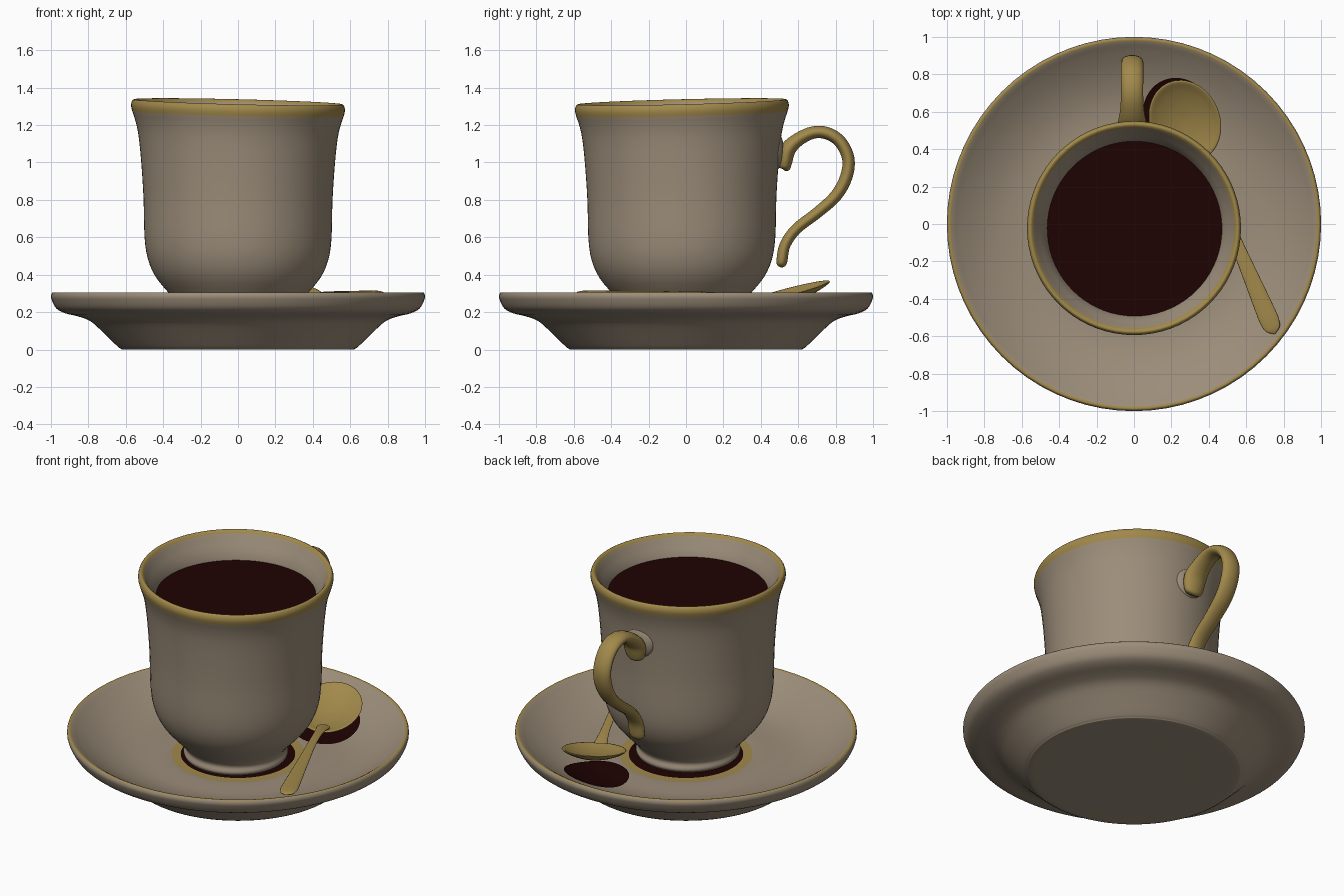
import bpy, bmesh, math
from mathutils import Vector

cube = bpy.data.objects.get("Cube")
if cube:
    bpy.data.objects.remove(cube, do_unlink=True)


def material(name, rgb):
    m = bpy.data.materials.new(name)
    m.use_nodes = True
    m.diffuse_color = (*rgb, 1)
    bsdf = m.node_tree.nodes["Principled BSDF"]
    bsdf.inputs["Base Color"].default_value = (*rgb, 1)
    bsdf.inputs["Roughness"].default_value = 0.5
    return m


CREAM = material("cream_china", (0.33, 0.266, 0.193))
GOLD = material("gold", (0.36, 0.25, 0.07))
COFFEE = material("dark_coffee", (0.013, 0.0005, 0.0006))


def smooth_path(points, steps):
    """Catmull-Rom curve through points of any dimension."""
    pts = [Vector(p) for p in points]
    pts = [2 * pts[0] - pts[1]] + pts + [2 * pts[-1] - pts[-2]]
    out = []
    for a, b, c, d in zip(pts, pts[1:], pts[2:], pts[3:]):
        for i in range(steps):
            t = i / steps
            out.append(0.5 * (2 * b + (c - a) * t + (2 * a - 5 * b + 4 * c - d) * t**2
                              + (3 * b - a - 3 * c + d) * t**3))
    return out + [pts[-2]]


def add_object(name, bm, mats):
    mesh = bpy.data.meshes.new(name)
    bm.to_mesh(mesh)
    bm.free()
    for m in mats:
        mesh.materials.append(m)
    ob = bpy.data.objects.new(name, mesh)
    bpy.context.collection.objects.link(ob)
    return ob


def finish(ob):
    bpy.ops.object.select_all(action='DESELECT')
    ob.select_set(True)
    bpy.context.view_layer.objects.active = ob
    bpy.ops.object.shade_smooth_by_angle(angle=math.radians(50))
    return ob


def lathe(name, profile, mats, rule=None, steps=3, sides=72):
    """Spin a radius/height profile; rule(radius, height, normal) picks the colour."""
    bm = bmesh.new()
    verts = [bm.verts.new((max(p[0], 0), 0, p[1])) for p in smooth_path(profile, steps)]
    edges = [bm.edges.new(pair) for pair in zip(verts, verts[1:])]
    bmesh.ops.spin(bm, geom=verts + edges, cent=(0, 0, 0), axis=(0, 0, 1),
                   angle=math.tau, steps=sides, use_duplicate=False)
    bmesh.ops.remove_doubles(bm, verts=bm.verts, dist=1e-5)
    bmesh.ops.recalc_face_normals(bm, faces=bm.faces)
    if rule:
        for f in bm.faces:
            c = f.calc_center_median()
            f.material_index = rule(math.hypot(c.x, c.y), c.z, f.normal)
    return finish(add_object(name, bm, mats))


def tube(name, points, mat, scale):
    """Rounded bar through (x, y, z, radius) points, flattened by scale."""
    path = smooth_path(points, 4)
    curve = bpy.data.curves.new(name, 'CURVE')
    curve.dimensions = '3D'
    curve.bevel_depth = 1
    curve.bevel_resolution = 5
    curve.use_fill_caps = True
    spline = curve.splines.new('POLY')
    spline.points.add(len(path) - 1)
    for sp, p in zip(spline.points, path):
        sp.co = (*p[:3], 1)
        sp.radius = max(p[3], 0.002)
    curve.materials.append(mat)
    ob = bpy.data.objects.new(name, curve)
    bpy.context.collection.objects.link(ob)
    bpy.ops.object.select_all(action='DESELECT')
    ob.select_set(True)
    bpy.context.view_layer.objects.active = ob
    bpy.ops.object.convert(target='MESH')
    ob = finish(bpy.context.object)
    ob.scale = scale
    return ob


def dish(r):
    """Height of the saucer's upper surface."""
    return 0.146 + 0.87 * max(r - 0.55, 0) ** 2


# Saucer with thin gold edge, gold ring and coffee in the well
def saucer_colour(r, z, n):
    if z > 0.13 and n.z > 0.2:
        if r < 0.335:
            return 2
        if r < 0.39 or (0.974 < r < 0.992 and n.z > 0.6):
            return 1
    return 0


slope = [(r / 100, dish(r / 100)) for r in (93, 86, 79, 72, 65, 58, 50, 42)]
lathe("saucer", [(0, 0), (0.3, 0), (0.59, 0), (0.625, 0.004), (0.65, 0.022), (0.72, 0.09),
                 (0.79, 0.152), (0.86, 0.178), (0.925, 0.194), (0.972, 0.22), (0.996, 0.265),
                 (1, 0.288), (0.99, 0.306), (0.968, 0.298)] + slope
      + [(0.39, 0.144), (0.335, 0.143), (0.2, 0.143), (0, 0.143)],
      [CREAM, GOLD, COFFEE], saucer_colour)


# Cup with gold lip
def cup_colour(r, z, n):
    return 1 if z > 1.255 and r > 0.535 else 0


cup = lathe("cup", [(0, 0.155), (0.27, 0.152), (0.298, 0.155), (0.306, 0.175), (0.294, 0.205),
                    (0.32, 0.247), (0.37, 0.3), (0.44, 0.385), (0.482, 0.48), (0.5, 0.6),
                    (0.505, 0.8), (0.518, 1), (0.533, 1.14), (0.55, 1.215), (0.565, 1.26),
                    (0.572, 1.295), (0.562, 1.322), (0.543, 1.318), (0.515, 1.275),
                    (0.472, 1.2), (0.456, 1.1), (0.45, 0.8), (0.425, 0.5), (0.28, 0.3),
                    (0, 0.28)], [CREAM, GOLD], cup_colour)
# The lip is slightly higher at the back right
for v in cup.data.vertices:
    v.co.z += (v.co.y - v.co.x) * 0.024 * v.co.z / 1.3

# Coffee surface
coffee = lathe("coffee", [(0, 1.185), (0.3, 1.185), (0.475, 1.185)], [COFFEE], steps=1)
for ob in (cup, coffee):
    ob.location = (0, -0.022, 0)

# Shallow swelling where the handle joins the cup
bm = bmesh.new()
bmesh.ops.create_uvsphere(bm, u_segments=24, v_segments=16, radius=1)
joint = finish(add_object("handle_joint", bm, [CREAM]))
joint.location = (-0.01, 0.48, 1.06)
joint.scale = (0.1, 0.045, 0.1)

# Cup handle, a flattened scroll
loop = [(0.527, 0.957, 0.004), (0.53, 0.968, 0.028), (0.53, 1, 0.038), (0.546, 1.07, 0.043),
        (0.602, 1.124, 0.037), (0.68, 1.16, 0.034), (0.755, 1.156, 0.034), (0.825, 1.11, 0.034),
        (0.868, 1.02, 0.034), (0.856, 0.92, 0.034), (0.8, 0.82, 0.033), (0.7, 0.73, 0.031),
        (0.59, 0.645, 0.03), (0.53, 0.56, 0.03), (0.513, 0.475, 0.03), (0.512, 0.448, 0.021),
        (0.512, 0.438, 0.003)]
handle = tube("cup_handle", [(0, y, z, r) for y, z, r in loop], GOLD, (1.75, 1, 1))
handle.location.x = -0.01

# Spoon: dished bowl tipped up at its far end, and flat stem
TURN = math.atan2(-0.92, 0.39)
bowl = lathe("spoon_bowl", [(0, -0.05), (0.4, -0.044), (0.8, -0.02), (1, 0), (0.97, 0.007),
                            (0.75, -0.012), (0.4, -0.03), (0, -0.038)], [GOLD], sides=48)
bowl.scale = (0.23, 0.185, 1)
bowl.rotation_euler = (0, 0.26, TURN)
bowl.location = (0.272, 0.55, 0.303)

stem = tube("spoon_stem", [(0.19, 0, -0.16, 0.04), (0.3, 0, -0.07, 0.028), (0.5, 0, 0, 0.026),
                           (0.8, 0, 0, 0.037), (1.1, 0, 0, 0.051), (1.17, 0, 0, 0.05),
                           (1.21, 0, 0, 0.038), (1.235, 0, 0, 0.003)], GOLD, (1, 1, 0.25))
stem.rotation_euler = (0, 0, TURN)
stem.location = (0.272, 0.55, 0.303)

# Coffee stain lying on the saucer under the spoon
bm = bmesh.new()
rings = []
for k in range(9):
    ring = []
    for i in range(48):
        a = math.tau * i / 48
        u, v = 0.215 * k / 8 * math.cos(a), 0.19 * k / 8 * math.sin(a)
        x = 0.24 + u * math.cos(TURN) - v * math.sin(TURN)
        y = 0.57 + u * math.sin(TURN) + v * math.cos(TURN)
        ring.append(bm.verts.new((x, y, 0.006 + dish(math.hypot(x, y)))))
    rings.append(ring)
for inner, outer in zip(rings, rings[1:]):
    for i in range(48):
        j = (i + 1) % 48
        bm.faces.new((inner[i], outer[i], outer[j], inner[j]))
bmesh.ops.remove_doubles(bm, verts=bm.verts, dist=1e-5)
finish(add_object("coffee_stain", bm, [COFFEE]))
